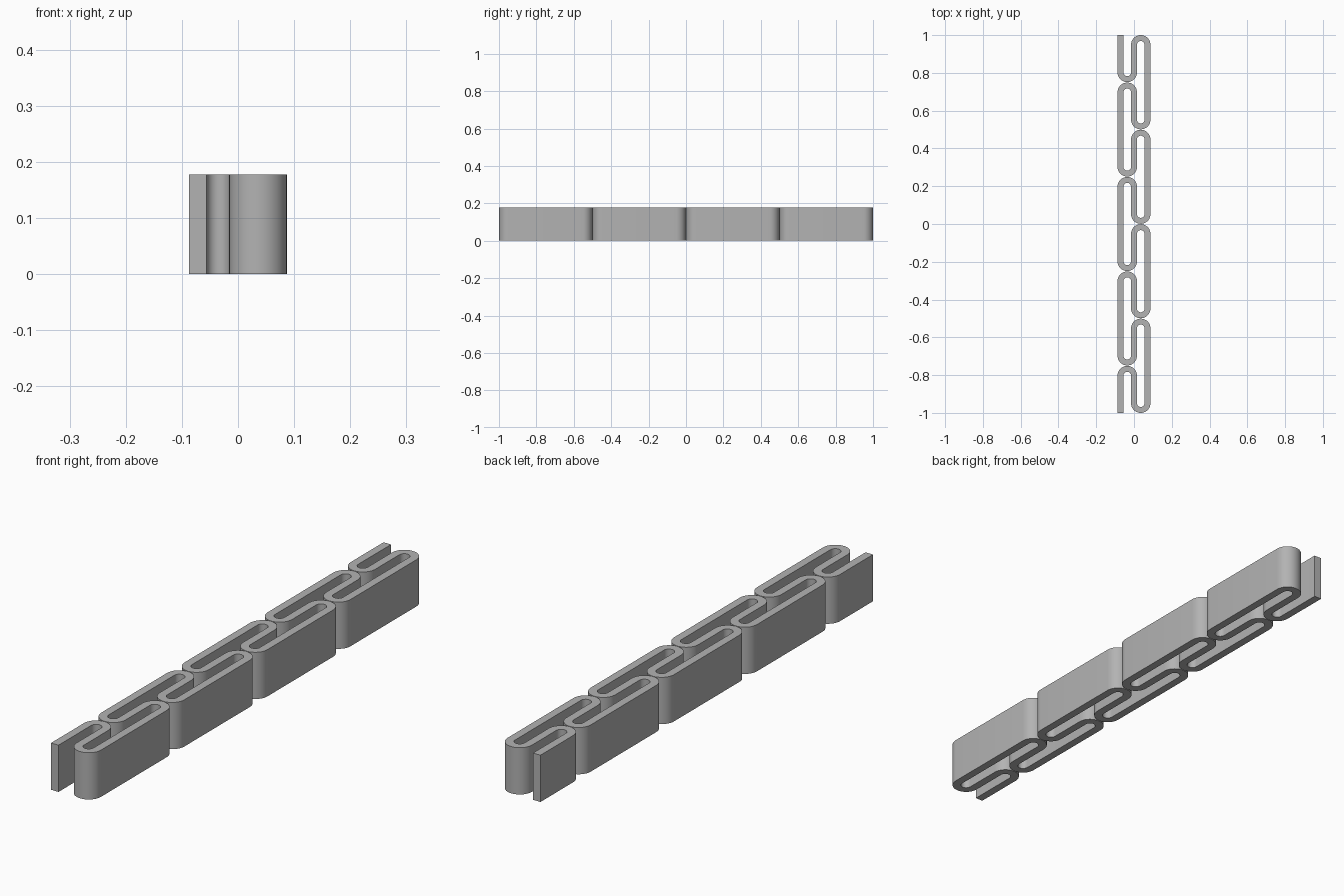
import bpy, bmesh, math

if "Cube" in bpy.data.objects:
    bpy.data.objects.remove(bpy.data.objects["Cube"])

HEIGHT = 0.178      # ribbon height
HALF = 0.0157       # half of the ribbon thickness
RAIL = 0.0715       # spacing between the three rails
R = RAIL / 2        # centreline radius of each bend
PITCH = 0.5         # one full loop
GAP = 0.001         # half of the clearance between neighbouring bends
STEPS = 18          # segments per bend

# Centreline as (x, y, normal x, normal y); the bends supply all inner points
path = [(-RAIL, 1.0, 1.0, 0.0)]


def bend(cx, tip, top, direction):
    """Half circle crossing in x; tip is the outermost y of the ribbon."""
    sign = 1 if top else -1
    cy = tip - sign * (R + HALF)
    turn = 1 if sign * direction < 0 else -1
    for i in range(STEPS + 1):
        a = math.pi * i / STEPS
        dx, dy = -direction * math.cos(a), sign * math.sin(a)
        # normal always points to the left of travel
        path.append((cx + R * dx, cy + R * dy, -turn * dx, -turn * dy))


for k in range(4):
    y = 1.0 - PITCH * k
    bend(-R, y - PITCH / 2 + GAP, False, 1)                     # left rail to middle
    bend(R, y - (GAP if k else 0), True, 1)                     # middle to right rail
    bend(R, y - PITCH + (GAP if k < 3 else 0), False, -1)       # right rail to middle
    bend(-R, y - PITCH / 2 - GAP, True, -1)                     # middle back to left rail
path.append((-RAIL, -1.0, 1.0, 0.0))

# Flat ribbon, extruded upward
bm = bmesh.new()
pairs = [[bm.verts.new((x + s * HALF * nx, y + s * HALF * ny, 0)) for s in (-1, 1)]
         for x, y, nx, ny in path]
for a, b in zip(pairs, pairs[1:]):
    bm.faces.new((a[0], a[1], b[1], b[0]))
top = bmesh.ops.extrude_face_region(bm, geom=bm.faces[:])
bmesh.ops.translate(bm, vec=(0, 0, HEIGHT),
                    verts=[g for g in top["geom"] if isinstance(g, bmesh.types.BMVert)])
bmesh.ops.recalc_face_normals(bm, faces=bm.faces[:])

mesh = bpy.data.meshes.new("meander_ribbon")
bm.to_mesh(mesh)
bm.free()
ribbon = bpy.data.objects.new("meander_ribbon", mesh)
bpy.context.collection.objects.link(ribbon)

grey = bpy.data.materials.new("plain grey")
grey.diffuse_color = (0.45, 0.45, 0.45, 1)
grey.use_nodes = True
grey.node_tree.nodes["Principled BSDF"].inputs["Base Color"].default_value = grey.diffuse_color
mesh.materials.append(grey)

# Smooth bends with crisp top and bottom edges
bpy.context.view_layer.objects.active = ribbon
ribbon.select_set(True)
bpy.ops.object.shade_smooth_by_angle(angle=math.radians(30))
